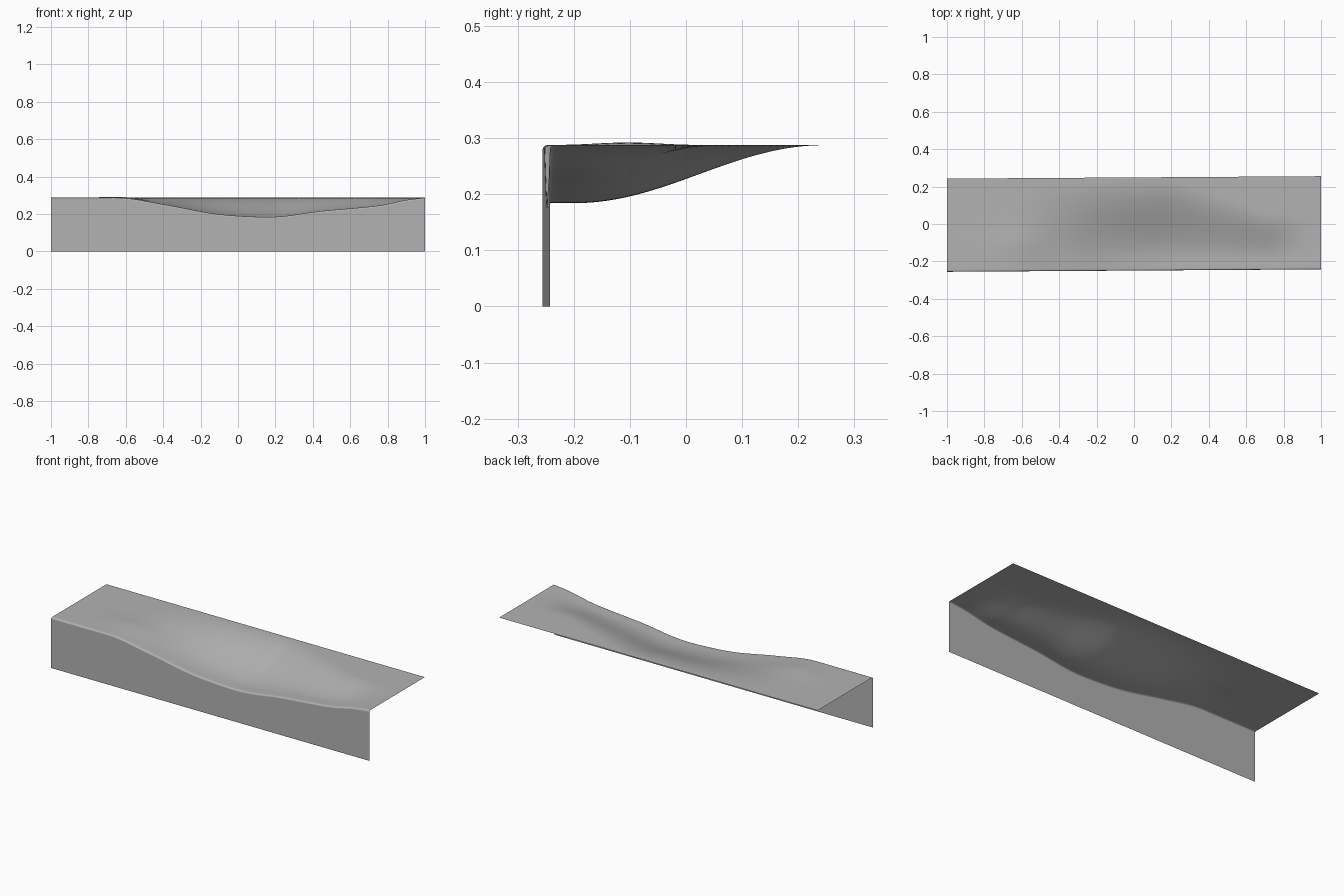
import bpy, bmesh, math

if "Cube" in bpy.data.objects:
    bpy.data.objects.remove(bpy.data.objects["Cube"], do_unlink=True)

grey = bpy.data.materials.new("plain_grey")
grey.use_nodes = True
colour = (0.45, 0.45, 0.45, 1)
grey.diffuse_color = colour
grey.node_tree.nodes["Principled BSDF"].inputs["Base Color"].default_value = colour

TOP, SKEW, HALF, RADIUS = 0.2875, 0.0065, 0.249, 0.008
COLUMNS, ROWS, ARC = 100, 40, 5

# Depth of the dip along the front edge: (x, depth)
DIP = [(-1, 0), (-0.65, 0), (-0.39, 0.037), (-0.12, 0.086), (0.13, 0.103),
       (0.25, 0.098), (0.43, 0.073), (0.75, 0.042), (0.9, 0.012), (1, 0)]


def depth(x):
    """Smooth Hermite curve through the dip points."""
    def slope(i):
        a, b = DIP[max(i - 1, 0)], DIP[min(i + 1, len(DIP) - 1)]
        return 0 if i < 2 else (b[1] - a[1]) / (b[0] - a[0])
    i = max(k for k in range(len(DIP) - 1) if DIP[k][0] <= x)
    (x0, d0), (x1, d1) = DIP[i], DIP[i + 1]
    w = x1 - x0
    t = (x - x0) / w
    s = t * t * (3 - 2 * t)
    return (d0 + (d1 - d0) * s + w * slope(i) * t * (1 - t) ** 2
            - w * slope(i + 1) * t * t * (1 - t))


def height(x, v):
    """Top surface height; v runs across the depth from front to back."""
    reach = 0.245 - 0.19 * min(max((x - 0.2) / 0.5, 0), 1)
    t = min(max((v + 0.2) / (reach + 0.2), 0), 1)
    swell = 0.005 * math.exp(-((x + 0.62) / 0.15) ** 2 - ((v + 0.1) / 0.08) ** 2)
    return TOP - depth(x) * 0.5 * (1 + math.cos(math.pi * t)) + swell


def sheet(name, section):
    """Skin a mesh over the cross-section found at each x."""
    bm = bmesh.new()
    rows = []
    for i in range(COLUMNS + 1):
        x = -1 + 2 * i / COLUMNS
        rows.append([bm.verts.new((x, v + SKEW * x, z)) for v, z in section(x)])
    for a, b in zip(rows, rows[1:]):
        for j in range(len(a) - 1):
            bm.faces.new((a[j], b[j], b[j + 1], a[j + 1]))
    mesh = bpy.data.meshes.new(name)
    bm.to_mesh(mesh)
    bm.free()
    mesh.materials.append(grey)
    for face in mesh.polygons:
        face.use_smooth = True
    obj = bpy.data.objects.new(name, mesh)
    bpy.context.collection.objects.link(obj)


def front_section(x):
    return [(-HALF, 0), (-HALF, height(x, -HALF) - RADIUS)]


def top_section(x):
    # Rounded front edge, then the dished surface to the straight back edge
    edge = height(x, -HALF)
    points = []
    for k in range(ARC):
        a = math.pi / 2 * k / ARC
        points.append((-HALF + RADIUS * (1 - math.cos(a)), edge - RADIUS * (1 - math.sin(a))))
    start = -HALF + RADIUS
    for j in range(ROWS + 1):
        v = start + (HALF - start) * j / ROWS
        points.append((v, height(x, v)))
    return points


sheet("front_panel", front_section)
sheet("top_surface", top_section)
